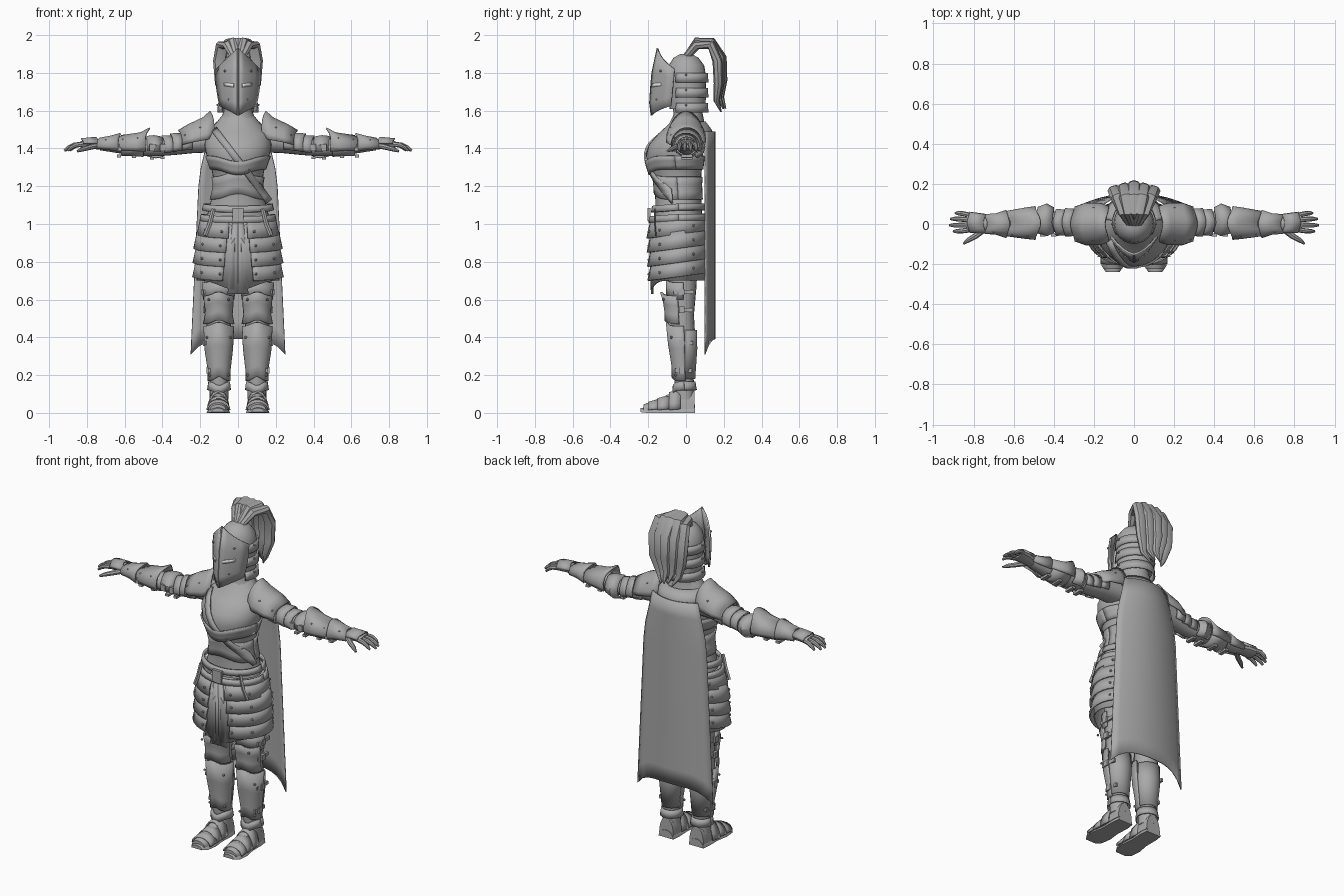
import bpy, bmesh, math
from math import sin, cos, radians, pi
from mathutils import Vector


def material(name, v):
    m = bpy.data.materials.new(name)
    m.diffuse_color = (v, v, v, 1)
    return m


STEEL = material("grey_steel", 0.4)
PALE = material("pale_slit", 0.85)


def finish(name, bm, thick=0, mirror=False, mat=STEEL):
    bmesh.ops.recalc_face_normals(bm, faces=bm.faces)
    me = bpy.data.meshes.new(name)
    bm.to_mesh(me)
    bm.free()
    me.materials.append(mat)
    ob = bpy.data.objects.new(name, me)
    bpy.context.collection.objects.link(ob)
    if thick:
        s = ob.modifiers.new("Thickness", 'SOLIDIFY')
        s.thickness, s.offset = thick, 0
    if mirror:
        ob.modifiers.new("Mirror", 'MIRROR').use_clip = False
    return ob


def skin(name, rows, closed, caps, **kw):
    """Bridge equal rows of points into a surface."""
    bm = bmesh.new()
    vs = [[bm.verts.new(p) for p in r] for r in rows]
    n = len(rows[0])
    for a, b in zip(vs, vs[1:]):
        for i in range(n if closed else n - 1):
            j = (i + 1) % n
            bm.faces.new((a[i], a[j], b[j], b[i]))
    if caps:
        bm.faces.new(vs[0])
        bm.faces.new(vs[-1])
    return finish(name, bm, **kw)


def loft(name, rings, axis='z', n=20, arc=None, off=None, flat=False, **kw):
    """Rings of (t, centre u, centre v, radius u, radius v) along an axis."""
    closed = arc is None or flat
    a0, a1 = arc or (0, 360)
    rows = []
    for t, cu, cv, ru, rv in rings:
        row = []
        for i in range(n):
            a = radians(a0 + (a1 - a0) * i / (n if arc is None else n - 1))
            u, v, w = cu + ru * cos(a), cv + rv * sin(a), t + (off(a) if off else 0)
            row.append({'z': (u, v, w), 'x': (w, u, v), 'y': (u, w, v)}[axis])
        rows.append(row)
    return skin(name, rows, closed, closed, **kw)


def tube(name, pts, side, n=8, **kw):
    """Tapered tube through points of (x, y, z, side radius, other radius)."""
    rows = []
    side = Vector(side)
    for i, p in enumerate(pts):
        c = Vector(p[:3])
        t = Vector(pts[min(i + 1, len(pts) - 1)][:3]) - Vector(pts[max(i - 1, 0)][:3])
        up = t.cross(side).normalized()
        s = up.cross(t).normalized()
        rows.append([c + s * p[3] * cos(2 * pi * k / n) + up * p[4] * sin(2 * pi * k / n) for k in range(n)])
    return skin(name, rows, True, True, **kw)


def studs(name, points, r=0.008):
    bm = bmesh.new()
    for p in points:
        g = bmesh.ops.create_icosphere(bm, subdivisions=1, radius=r)
        bmesh.ops.translate(bm, verts=g['verts'], vec=p)
    finish(name, bm, mirror=True)


def box(name, c, s, **kw):
    bm = bmesh.new()
    bmesh.ops.create_cube(bm, size=1)
    for v in bm.verts:
        v.co = [c[k] + v.co[k] * s[k] for k in range(3)]
    return finish(name, bm, **kw)


def front_peak(d):
    return lambda a: d * max(0, -sin(a)) ** 6


def top_peak(d):
    return lambda a: d * max(0, sin(a)) ** 4


# torso and breastplate
TORSO = [(1.04, 0, -.04, .165, .125), (1.12, 0, -.04, .145, .122), (1.20, 0, -.045, .125, .122),
         (1.28, 0, -.052, .138, .135), (1.36, 0, -.06, .166, .152), (1.42, 0, -.055, .178, .142),
         (1.48, 0, -.03, .165, .115), (1.53, 0, 0, .12, .09), (1.58, 0, .01, .08, .075)]


def torso_at(z):
    for a, b in zip(TORSO, TORSO[1:]):
        if z <= b[0]:
            f = (z - a[0]) / (b[0] - a[0])
            return [p + (q - p) * f for p, q in zip(a, b)]
    return TORSO[-1]


def band(name, z0, z1, grow, off=None, arc=(0, 360), **kw):
    rings = []
    for i in range(4):
        t, cx, cy, rx, ry = torso_at(z0 + (z1 - z0) * i / 3)
        rings.append((t, cx, cy, rx + grow, ry + grow))
    loft(name, rings, n=32, arc=arc, off=off, thick=.008, **kw)


loft("torso", TORSO, n=32)
band("breastplate_lip", 1.29, 1.36, .004, off=front_peak(-.03))
band("waist_plate", 1.13, 1.25, .004, off=front_peak(.03))
loft("gorget", [(1.49, 0, .0, .125, .105), (1.55, 0, .005, .095, .09), (1.60, 0, .01, .075, .075),
                (1.66, 0, .005, .08, .08)], off=front_peak(-.02))

# chest strap
rows = []
for i in range(15):
    f = i / 14
    row = []
    for s in (-1, 1):
        x, z = -.125 + .29 * f + s * .014, 1.50 - .38 * f + s * .011
        _, _, cy, rx, ry = torso_at(z)
        row.append((x, cy - ry * math.sqrt(max(.04, 1 - (x / rx) ** 2)) - .01, z))
    rows.append(row)
skin("chest_strap", rows, False, False, thick=.01)

# helmet with neck lames
loft("helmet", [(1.61, 0, .008, .09, .095), (1.70, 0, .006, .098, .1), (1.78, 0, .004, .103, .103),
                (1.84, 0, .002, .094, .094), (1.88, 0, 0, .064, .066), (1.90, 0, 0, .03, .03)], n=24)
for z in (1.61, 1.69, 1.77):
    loft("helmet_lame", [(z - .02, 0, .008, .106, .108), (z + .03, 0, .008, .102, .104)],
         arc=(-35, 215), thick=.008)
studs("helmet_rivets", [(.108, .0, 1.63), (.108, .0, 1.71), (.108, .0, 1.79), (.05, -.155, 1.66), (.07, -.135, 1.81)], .007)

# pointed visor
CENTRE = [(0, -.15, 1.93), (0, -.178, 1.80), (0, -.185, 1.72), (0, -.19, 1.64), (0, -.182, 1.575)]
EDGE = [(.115, -.06, 1.82), (.117, -.065, 1.78), (.112, -.07, 1.72), (.104, -.075, 1.67), (.095, -.08, 1.625)]


def visor_point(s, u, lift=0):
    i = min(int(s), 3)
    p = Vector(CENTRE[i]).lerp(Vector(CENTRE[i + 1]), s - i)
    q = Vector(EDGE[i]).lerp(Vector(EDGE[i + 1]), s - i)
    return p.lerp(q, u) + Vector((0, -.07 * u * (1 - u) - lift, 0))


skin("visor", [[visor_point(s, u / 4) for u in range(5)] for s in range(5)], False, False, thick=.01, mirror=True)
skin("eye_slit", [[visor_point(1.75 - u * .25, u, .008), visor_point(2.0 - u * .25, u, .008)]
                  for u in (.2, .35, .5, .65)], False, False, thick=.004, mirror=True, mat=PALE)
tube("visor_ridge", [(*p, .007, .006) for p in CENTRE], (1, 0, 0), n=6)

# plume
PLUME = [(.006, .01, 1.885, .018, .016), (.026, .06, 1.965, .03, .025), (.041, .135, 1.962, .036, .026),
         (.048, .19, 1.88, .036, .026), (.045, .195, 1.76, .032, .024), (.034, .185, 1.67, .02, .016),
         (.018, .21, 1.61, .004, .004)]
for k in range(-2, 3):
    tube("plume_lock", [(x * k, y - .012 * abs(k) * (z < 1.9), z - .008 * abs(k) + .008 * (abs(k) == 1), a, b)
                        for x, y, z, a, b in PLUME], (1, 0, 0))

# cape with curved section
rows = []
for i in range(13):
    f = i / 12
    row = []
    for j in range(13):
        u = j / 6 - 1
        w = .15 + .045 * min(1, f * 5) + .055 * f
        row.append((u * w, .152 - .052 * u * u, 1.49 - f * (1.10 + .08 * u ** 4)))
    rows.append(row)
skin("cape", rows, False, False, thick=.006)
loft("cape_collar", [(1.46, 0, .0, .16, .15), (1.50, 0, .0, .15, .13), (1.54, 0, .0, .11, .10)],
     arc=(10, 170), thick=.01)

# belts and hanging straps
for z, r in ((1.09, .182), (1.035, .195)):
    loft("belt", [(z - .017, 0, -.04, r + .004, r - .042), (z + .017, 0, -.04, r - .004, r - .048)], n=32,
         arc=(0, 360), thick=.012, off=lambda a: -.012 * max(0, -sin(a)))
box("belt_buckle", (0, -.195, 1.05), (.06, .016, .07))
tube("hanging_strap", [(.13, -.165, 1.08, .011, .004), (.15, -.165, 1.0, .011, .004), (.175, -.16, .94, .011, .004)],
     (1, 0, 0), n=4, mirror=True)

# cloth skirt, longer at the front
loft("skirt", [(1.04, 0, -.04, .18, .14), (.90, 0, -.042, .2, .148), (.70, 0, -.042, .215, .142)], n=32,
     arc=(-85, 90), off=front_peak(-.05), thick=.008, mirror=True)
skin("skirt_front_panel", [[(-.012, -.184, 1.02), (.03, -.186, 1.02)], [(-.03, -.176, .63), (.055, -.182, .63)]],
     False, False, thick=.008, mirror=True)

# hip plates
for k in range(4):
    z = 1.0 - .075 * k
    r = (.208, .226, .230, .232)[k]
    loft("hip_plate", [(z + .035, 0, -.044, r - .014, .146), (z - .055, 0, -.044, r + .006, .166)], n=18,
         arc=(-76 + k * 2, 72), off=lambda a: .022 * sin(a), thick=.01, mirror=True)
    studs("hip_rivets", [((r + .003) * cos(radians(d)), -.044 - .167 * -sin(radians(d)), z - .02 + .022 * sin(radians(d)))
                         for d in (-66, -35, 30)])

# legs
LEG = [(.07, .10, -.005, .05, .05), (.20, .10, -.012, .05, .052), (.32, .101, -.016, .064, .065),
       (.42, .102, -.018, .066, .066), (.52, .102, -.02, .062, .062), (.66, .102, -.015, .074, .07),
       (.95, .095, -.02, .085, .09)]
loft("leg", LEG, mirror=True)
loft("shin_plate", [(.17, .10, -.014, .056, .058), (.23, .10, -.014, .056, .058), (.34, .102, -.02, .071, .07),
                    (.46, .102, -.024, .076, .078)], arc=(-190, 10), off=front_peak(.02), thick=.01, mirror=True)
loft("calf_plate", [(.18, .10, -.01, .052, .055), (.34, .101, -.01, .068, .066), (.44, .102, -.01, .068, .064)],
     arc=(5, 175), thick=.008, mirror=True)
loft("knee_plate", [(.47, .102, -.02, .08, .09), (.52, .102, -.025, .07, .085), (.57, .102, -.025, .074, .092),
                    (.62, .102, -.025, .077, .108)], arc=(-170, -10), off=front_peak(.02), thick=.01, mirror=True)
loft("thigh_plate", [(.60, .102, -.02, .079, .08), (.69, .102, -.02, .084, .082)], arc=(-185, 5),
     off=front_peak(.015), thick=.01, mirror=True)
for z, x, w in ((.64, .184, .11), (.545, .178, .10), (.37, .176, .10), (.225, .158, .09)):
    box("leg_strap", (x - .008, -.012, z), (.012, w, .02), mirror=True)
    box("leg_buckle", (x, -.022, z), (.016, .03, .034), mirror=True)
studs("leg_rivets", [(.04, -.078, .40), (.165, -.078, .40), (.05, -.055, .2), (.15, -.055, .2), (.05, -.12, .60), (.155, -.12, .60)])

# feet, flat underneath
loft("boot_sole", [(.048, .10, 0, .048, .045), (0, .10, 0, .054, .045), (-.08, .102, 0, .052, .035),
                   (-.15, .104, 0, .062, .032), (-.21, .106, 0, .055, .03), (-.24, .106, .004, .034, .022)],
     axis='y', arc=(0, 180), flat=True, n=10, mirror=True)
loft("boot", [(.044, .10, .02, .047, .10), (.0, .10, .02, .05, .13), (-.05, .10, .02, .05, .105),
              (-.11, .103, .02, .052, .07), (-.17, .105, .018, .055, .048), (-.225, .106, .015, .042, .03)],
     axis='y', arc=(0, 180), flat=True, n=12, mirror=True)
for y, r, h in ((-.06, .056, .108), (-.12, .058, .076), (-.17, .06, .056)):
    loft("foot_lame", [(y + .03, .103, .02, r - .003, h - .004), (y - .03, .104, .015, r, h - .016)], axis='y',
         arc=(0, 180), n=10, thick=.008, mirror=True)
loft("ankle_band", [(.12, .10, -.008, .06, .062), (.165, .10, -.01, .054, .056)], off=front_peak(-.02),
     arc=(0, 360), thick=.008, mirror=True)

# arms
loft("arm", [(.12, .005, 1.44, .07, .06), (.24, .008, 1.435, .066, .06), (.34, .01, 1.415, .055, .05),
             (.42, .012, 1.405, .05, .046), (.52, .005, 1.41, .06, .05), (.62, 0, 1.415, .05, .042),
             (.73, 0, 1.42, .036, .03)], axis='x', mirror=True)
loft("shoulder_plate", [(.125, 0, 1.47, .085, .125), (.165, 0, 1.455, .1, .105), (.24, 0, 1.44, .102, .085),
                        (.295, 0, 1.425, .082, .068)], axis='x', n=13, arc=(-5, 185), off=top_peak(.02),
     thick=.01, mirror=True)
for x, r in ((.27, .072), (.32, .064), (.365, .06)):
    loft("upper_arm_lame", [(x - .03, .008, 1.43 - (x - .27) * .2, r, r - .006),
                            (x + .025, .008, 1.425 - (x - .27) * .2, r + .004, r - .002)], axis='x', n=14,
         arc=(-30, 210), off=top_peak(.015), thick=.008, mirror=True)
loft("elbow_plate", [(.40, .018, 1.405, .06, .055), (.435, .02, 1.405, .078, .062), (.48, .018, 1.408, .062, .054)],
     axis='x', n=9, arc=(-60, 200), off=top_peak(.01), thick=.01, mirror=True)
loft("forearm_plate", [(.49, .005, 1.42, .08, .088), (.54, .004, 1.415, .074, .066), (.64, .002, 1.415, .058, .052)],
     axis='x', n=14, arc=(-25, 205), off=top_peak(-.025), thick=.01, mirror=True)
loft("forearm_guard", [(.50, .005, 1.415, .066, .056), (.62, .002, 1.415, .056, .05)], axis='x', n=10,
     arc=(200, 340), thick=.008, mirror=True)
loft("gauntlet_cuff", [(.635, 0, 1.42, .068, .06), (.69, 0, 1.42, .05, .044), (.745, 0, 1.42, .046, .034)],
     axis='x', n=12, arc=(-35, 215), off=top_peak(-.015), thick=.008, mirror=True)
for x, h in ((.40, .06), (.455, .062), (.55, .054), (.63, .05)):
    box("arm_strap", (x, .005, 1.41 - h), (.022, .06, .014), mirror=True)
    box("arm_buckle", (x, -.055, 1.405), (.028, .014, .036), mirror=True)
studs("arm_rivets", [(.20, -.08, 1.51), (.20, .08, 1.51), (.28, -.075, 1.47), (.53, -.06, 1.455), (.61, -.05, 1.445),
                     (.70, -.04, 1.445)], .007)

# hands
loft("palm", [(.72, 0, 1.42, .036, .028), (.78, .006, 1.425, .046, .026), (.835, .01, 1.42, .05, .019)],
     axis='x', n=12, mirror=True)
loft("hand_plate", [(.74, .003, 1.425, .044, .034), (.82, .008, 1.425, .05, .026)], axis='x', n=10, arc=(0, 180),
     off=top_peak(.012), thick=.007, mirror=True)
for y, l in ((-.03, .07), (-.005, .09), (.021, .085), (.045, .06)):
    tube("finger", [(.825, y, 1.422, .013, .014), (.83 + l * .4, y * 1.15, 1.418, .0125, .013),
                    (.83 + l * .75, y * 1.2, 1.405, .011, .011), (.83 + l, y * 1.2, 1.388, .006, .006)],
         (0, 1, 0), mirror=True)
tube("thumb", [(.745, -.025, 1.415, .016, .015), (.79, -.06, 1.405, .015, .014), (.825, -.08, 1.395, .012, .012),
               (.85, -.098, 1.385, .006, .006)], (0, 1, 0), mirror=True)

# smooth shading with sharp creases
bpy.ops.object.select_all(action='SELECT')
bpy.context.view_layer.objects.active = bpy.data.objects["torso"]
bpy.ops.object.shade_smooth_by_angle(angle=radians(35))
